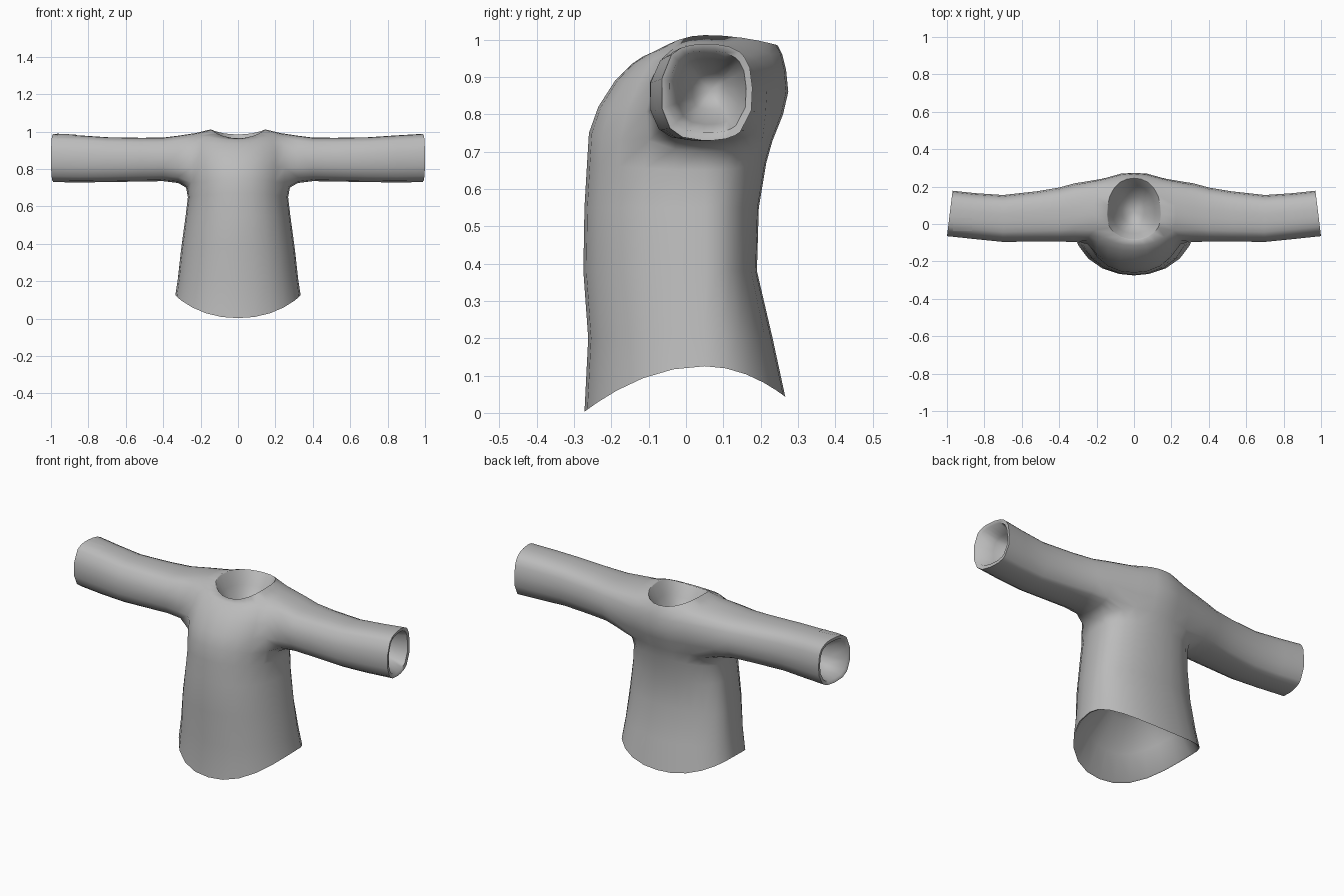
import bpy, bmesh
from math import sin, cos, pi, atan2, radians
from mathutils import Vector

cube = bpy.data.objects.get("Cube")
if cube:
    bpy.data.objects.remove(cube, do_unlink=True)

cloth = bpy.data.materials.new("grey cloth")
cloth.diffuse_color = (0.5, 0.5, 0.5, 1)
cloth.use_nodes = True
cloth.node_tree.nodes["Principled BSDF"].inputs["Base Color"].default_value = (0.5, 0.5, 0.5, 1)

COLS = 24
# torso rings: half width, front y, back y, z at front, side and back
TORSO = [
    (.335, -.272, .266, .003, .125, .043),
    (.322, -.262, .232, .20, .21, .20),
    (.303, -.275, .190, .38, .38, .38),
    (.280, -.272, .195, .55, .55, .55),
    (.268, -.265, .215, .67, .65, .67),
    (.270, -.260, .232, .75, .71, .73),
    (.275, -.235, .260, .82, .80, .80),
    (.275, -.190, .274, .89, .88, .86),
    (.265, -.145, .268, .935, .95, .92),
    (.225, -.115, .258, .955, .992, .96),
    (.145, -.085, .245, .965, 1.012, .985),
]
# sleeve rings: x, front y, back y, bottom z, top z
SLEEVE = [
    (.32, -.098, .217, .725, .978),
    (.40, -.095, .195, .735, .968),
    (.52, -.095, .175, .733, .967),
    (.70, -.097, .155, .730, .970),
    (.85, -.082, .165, .728, .980),
    (.985, -.066, .178, .730, .988),
]


def rounded(angle, n):
    """Unit superellipse point at an angle."""
    c, s = cos(angle), sin(angle)
    r = (abs(c) ** n + abs(s) ** n) ** (-1 / n)
    return r * c, r * s


def skin(bm, a, b):
    """Quads between two closed loops of equal length."""
    n = len(a)
    for i in range(n):
        k = (i + 1) % n
        bm.faces.new((a[i], a[k], b[k], b[i]))


def lining(bm, loop, inward, rim, depth):
    """Narrow rim and a tapering pocket that closes an opening."""
    centre = sum((v.co for v in loop), Vector()) / len(loop)
    size = sum((v.co - centre).length for v in loop) / len(loop)
    k = 1 - rim / size
    last = loop
    for scale, push in ((k, .004), (k * .8, depth * .4), (k * .45, depth * .8)):
        ring = [bm.verts.new(centre + (v.co - centre) * scale + inward * push) for v in loop]
        skin(bm, last, ring)
        last = ring
    tip = bm.verts.new(centre + inward * depth)
    for i in range(len(last)):
        bm.faces.new((last[i], last[(i + 1) % len(last)], tip))


bm = bmesh.new()

# torso rings
grid = []
for rx, yf, yb, zf, zs, zb in TORSO:
    yc = .05
    ring = []
    for j in range(COLS):
        c, s = rounded(2 * pi * j / COLS, 2.2)
        y = yc - c * (yc - yf if c > 0 else yb - yc)
        z = zs + ((zf if c > 0 else zb) - zs) * c * c
        ring.append(bm.verts.new((rx * s, y, z)))
    grid.append(ring)

# torso surface, leaving out the armholes
FIRST, LAST, LOW, HIGH = 4, 10, 5, 9
for i in range(len(grid) - 1):
    for j in range(COLS):
        side = j if j < COLS // 2 else COLS - 1 - j
        if LOW <= i < HIGH and FIRST <= side < LAST:
            continue
        k = (j + 1) % COLS
        bm.faces.new((grid[i][j], grid[i][k], grid[i + 1][k], grid[i + 1][j]))

# sleeves, grown from the armhole edges
path = ([(LOW, j) for j in range(FIRST, LAST)] + [(i, LAST) for i in range(LOW, HIGH)]
        + [(HIGH, j) for j in range(LAST, FIRST, -1)] + [(i, FIRST) for i in range(HIGH, LOW, -1)])
seams, cuffs = [], []
for sign in (1, -1):
    hole = [grid[i][j if sign > 0 else COLS - j] for i, j in path]
    ys, zs = [v.co.y for v in hole], [v.co.z for v in hole]
    cy, cz = (min(ys) + max(ys)) / 2, (min(zs) + max(zs)) / 2
    hy, hz = (max(ys) - min(ys)) / 2, (max(zs) - min(zs)) / 2
    angles = [atan2((v.co.z - cz) / hz, (v.co.y - cy) / hy) for v in hole]
    seams += hole
    last = hole
    for x, y0, y1, z0, z1 in SLEEVE:
        tilt = .015 if x > .9 else 0
        ring = []
        for a in angles:
            c, s = rounded(a, 2.8)
            ring.append(bm.verts.new((sign * (x - tilt * c),
                                      (y0 + y1) / 2 + c * (y1 - y0) / 2,
                                      (z0 + z1) / 2 + s * (z1 - z0) / 2)))
        skin(bm, last, ring)
        last = ring
    cuffs.append((last, Vector((-sign, 0, 0))))

# soften the armhole seams
for _ in range(2):
    bmesh.ops.smooth_vert(bm, verts=seams, factor=.5,
                          use_axis_x=True, use_axis_y=True, use_axis_z=True)

# cuff, neck and hem openings
for loop, inward in cuffs:
    lining(bm, loop, inward, .02, .22)
lining(bm, grid[-1], Vector((0, 0, -1)), .004, .18)
lining(bm, grid[0], Vector((0, 0, 1)), .008, .3)

bmesh.ops.recalc_face_normals(bm, faces=bm.faces)
mesh = bpy.data.meshes.new("shirt")
bm.to_mesh(mesh)
bm.free()
shirt = bpy.data.objects.new("shirt", mesh)
bpy.context.collection.objects.link(shirt)
mesh.materials.append(cloth)

# small patch lying on the right cuff
bpy.ops.mesh.primitive_grid_add(x_subdivisions=4, y_subdivisions=4, size=1, location=(-.917, -.003, 1.1))
patch = bpy.context.object
patch.name = "cuff_patch"
patch.scale = (.10, .07, 1)
patch.data.materials.append(cloth)
wrap = patch.modifiers.new("lay on sleeve", 'SHRINKWRAP')
wrap.target = shirt
wrap.wrap_method = 'PROJECT'
wrap.use_project_z = True
wrap.use_negative_direction = True
wrap.use_positive_direction = False
wrap.offset = .003

for obj in (shirt, patch):
    bpy.ops.object.select_all(action='DESELECT')
    obj.select_set(True)
    bpy.context.view_layer.objects.active = obj
    bpy.ops.object.shade_smooth_by_angle(angle=radians(65))
